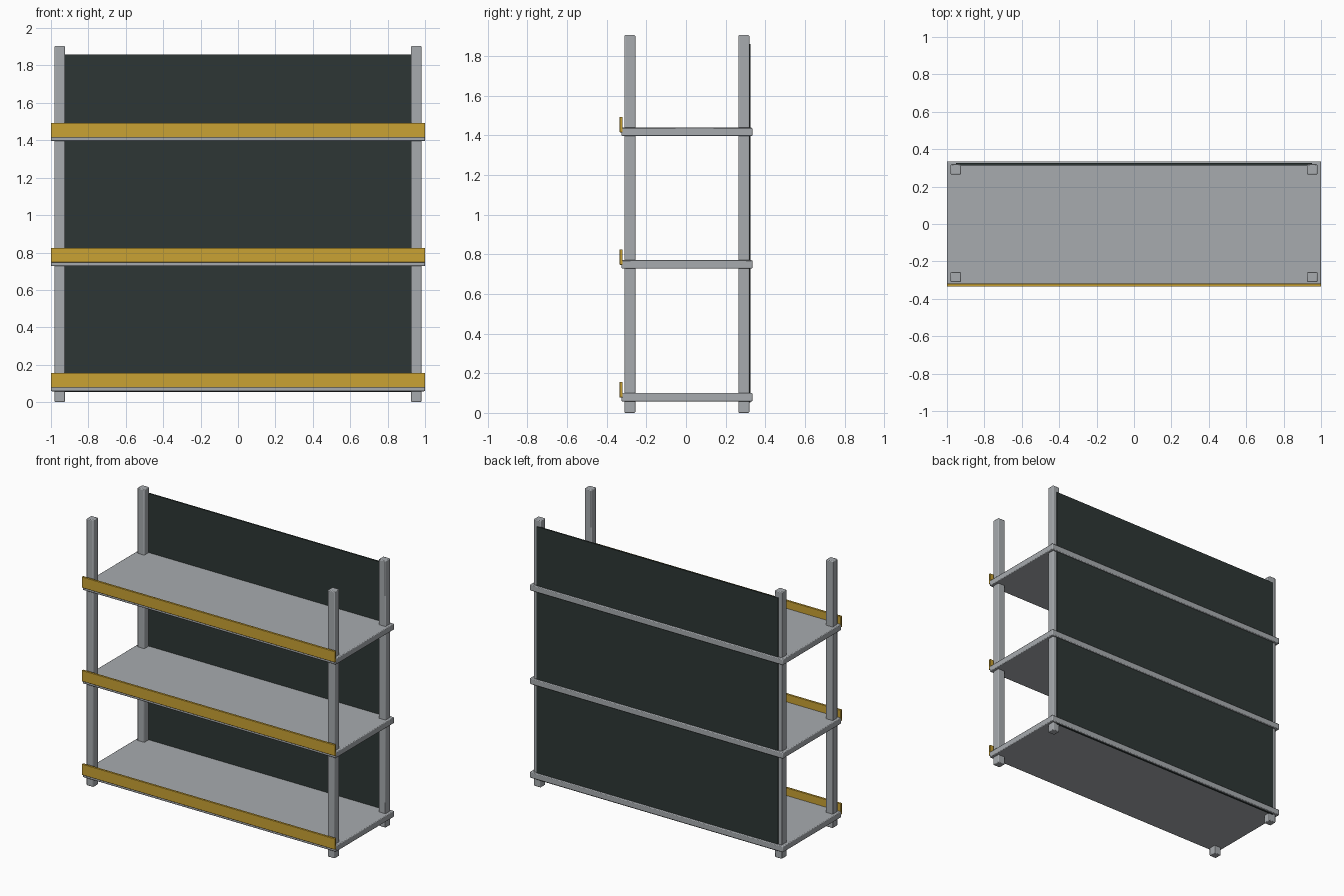
import bpy

cube = bpy.data.objects.get("Cube")
if cube:
    bpy.data.objects.remove(cube, do_unlink=True)


def make_material(name, color):
    mat = bpy.data.materials.new(name)
    mat.use_nodes = True
    mat.diffuse_color = (*color, 1)
    mat.node_tree.nodes["Principled BSDF"].inputs["Base Color"].default_value = (*color, 1)
    return mat


metal = make_material("grey_metal", (0.39, 0.41, 0.43))
gold = make_material("ochre_trim", (0.59, 0.36, 0.033))
dark = make_material("dark_panel", (0.027, 0.037, 0.035))


def box(name, low, high, mat, bevel=0.0):
    """Box between two corners, with optional softened edges."""
    center = [(a + b) / 2 for a, b in zip(low, high)]
    bpy.ops.mesh.primitive_cube_add(size=1, location=center)
    obj = bpy.context.object
    obj.name = name
    obj.scale = [b - a for a, b in zip(low, high)]
    bpy.ops.object.transform_apply(location=False, rotation=False, scale=True)
    obj.data.materials.append(mat)
    if bevel:
        mod = obj.modifiers.new("soft_edges", "BEVEL")
        mod.width = bevel
        mod.segments = 2
        bpy.ops.object.shade_smooth_by_angle()
    return obj


# Four corner posts
HALF = 0.0275
for side, x in (("left", 0.953), ("right", -0.953)):
    for end, y in (("front", -0.283), ("back", 0.292)):
        box(f"{end}_{side}_post", (x - HALF, y - HALF, 0),
            (x + HALF, y + HALF, 1.905), metal, 0.005)

# Shelves, each with a raised front lip
for level, z in (("lower", 0.058), ("middle", 0.727), ("upper", 1.395)):
    box(f"{level}_shelf", (-1, -0.325, z), (1, 0.335, z + 0.043), metal, 0.005)
    box(f"{level}_front_lip", (-1, -0.335, z + 0.02), (1, -0.319, z + 0.098), gold, 0.002)

# Thin back panel
box("back_panel", (-0.953, 0.314, 0.053), (0.953, 0.325, 1.86), dark)
